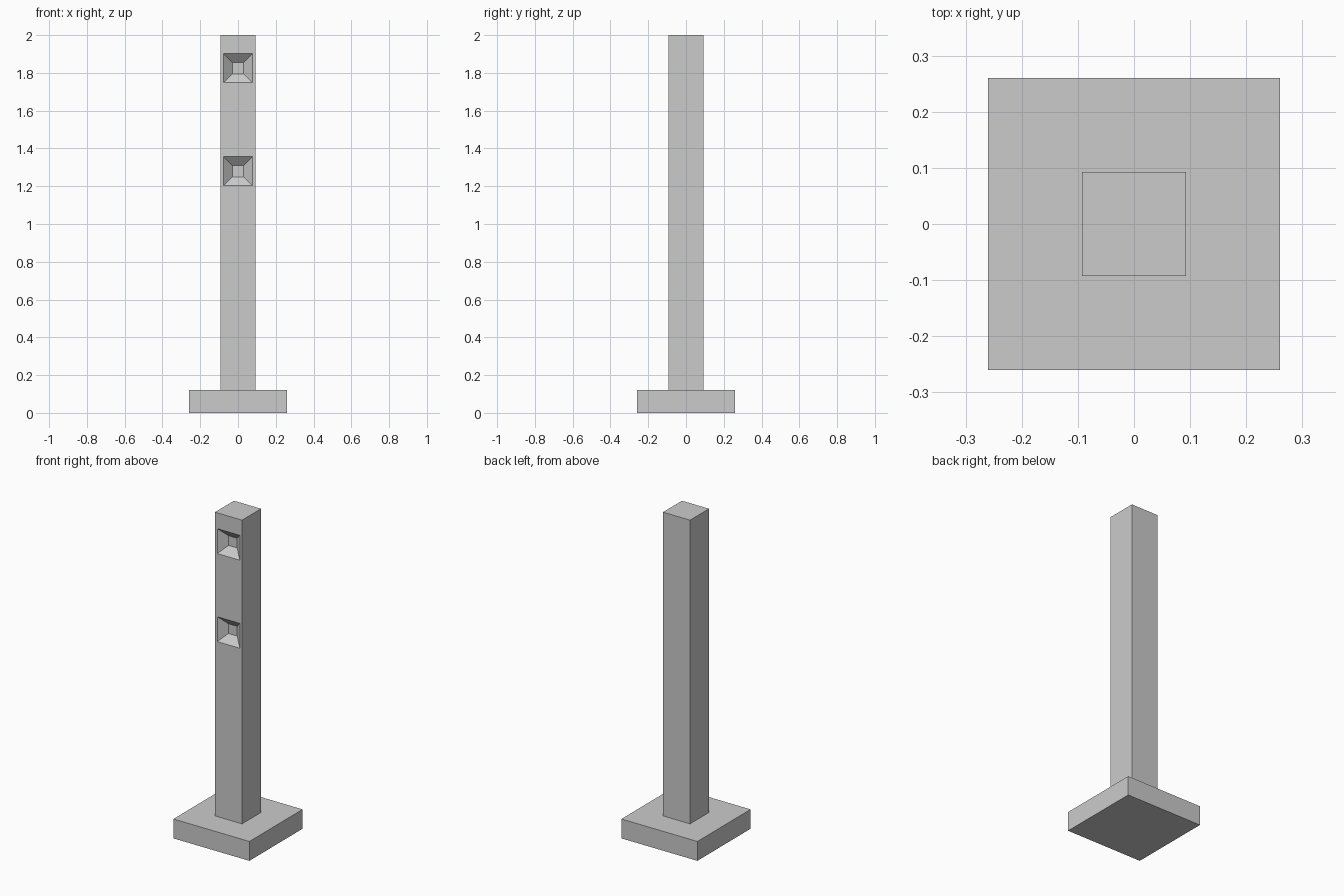
import bpy, bmesh
from math import radians, sqrt
from mathutils import Matrix

if "Cube" in bpy.data.objects:
    bpy.data.objects.remove(bpy.data.objects["Cube"])

HALF = 0.0925            # half width of the post
OUTER, INNER, DEPTH = 0.077, 0.03, 0.042   # recess half sizes and depth


def make_object(name, bm):
    mesh = bpy.data.meshes.new(name)
    bm.to_mesh(mesh)
    bm.free()
    obj = bpy.data.objects.new(name, mesh)
    bpy.context.collection.objects.link(obj)
    return obj


def box(name, width, z0, z1):
    bm = bmesh.new()
    m = Matrix.Translation((0, 0, (z0 + z1) / 2)) @ Matrix.Diagonal((width, width, z1 - z0, 1))
    bmesh.ops.create_cube(bm, size=1, matrix=m)
    return make_object(name, bm)


# Square foot and upright post
box("base", 0.52, 0, 0.12)
post = box("post", 2 * HALF, 0.12, 2.0)

# Pyramid-shaped recesses in the front face, cut with truncated pyramids
extra = 0.008            # cutter sticks out of the front, following its slope
big = OUTER + extra * (OUTER - INNER) / DEPTH
bm = bmesh.new()
for z in (1.825, 1.28):
    m = (Matrix.Translation((0, -HALF + (DEPTH - extra) / 2, z))
         @ Matrix.Rotation(radians(-90), 4, 'X')
         @ Matrix.Rotation(radians(45), 4, 'Z'))
    bmesh.ops.create_cone(bm, cap_ends=True, segments=4, radius1=big * sqrt(2),
                          radius2=INNER * sqrt(2), depth=DEPTH + extra, matrix=m)
bmesh.ops.recalc_face_normals(bm, faces=bm.faces)
cutter = make_object("recess_cutter", bm)

mod = post.modifiers.new("recesses", 'BOOLEAN')
mod.operation = 'DIFFERENCE'
mod.solver = 'EXACT'
mod.object = cutter

# Apply the cut and remove the helper
bpy.context.view_layer.objects.active = post
bpy.ops.object.modifier_apply(modifier=mod.name)
bpy.data.objects.remove(cutter)
